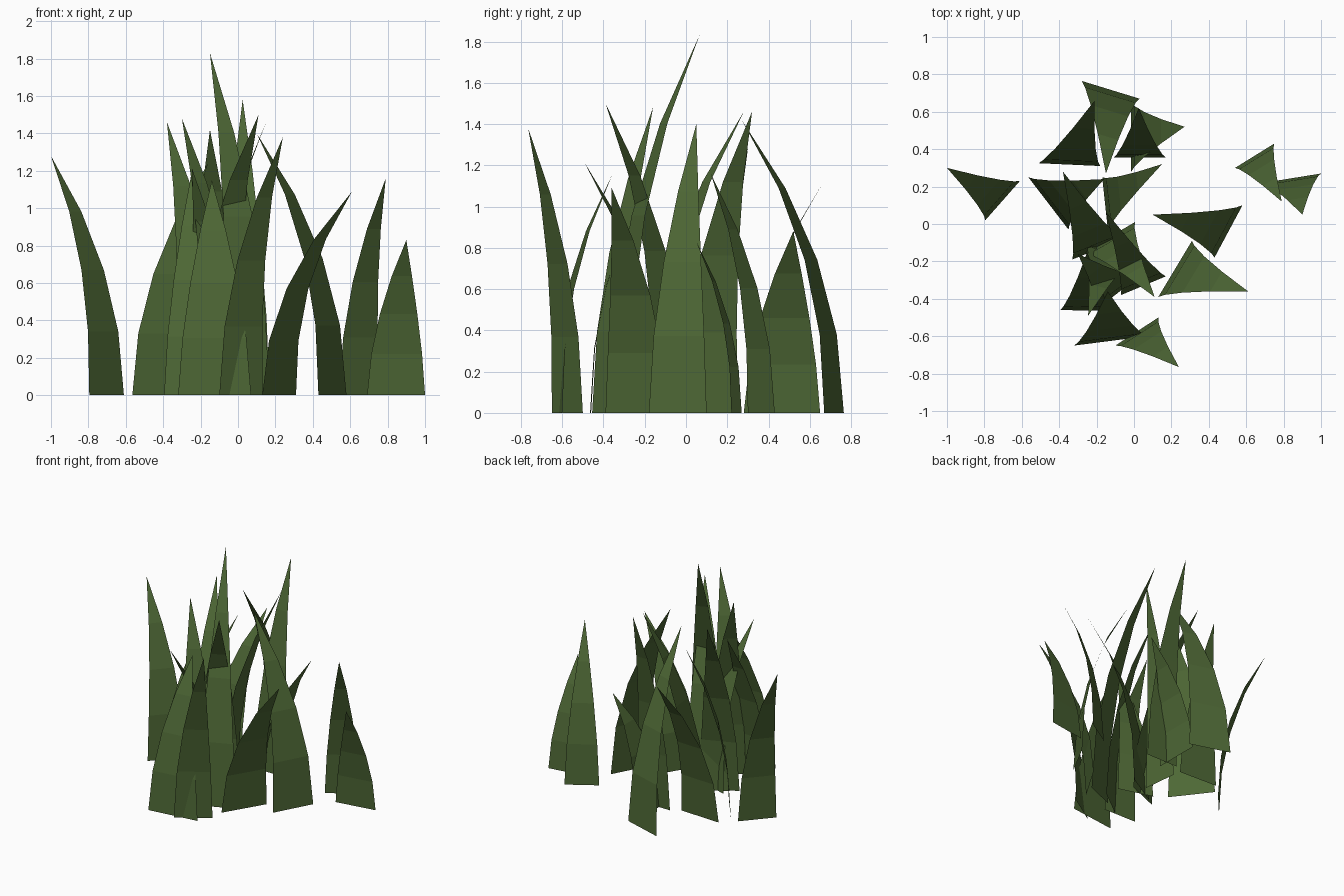
import bpy
import bmesh
from mathutils import Vector

cube = bpy.data.objects.get("Cube")
if cube:
    bpy.data.objects.remove(cube, do_unlink=True)

# Single grass colour
grass = bpy.data.materials.new("grass_green")
grass.use_nodes = True
colour = (0.076, 0.138, 0.036, 1)
grass.diffuse_color = colour
bsdf = grass.node_tree.nodes["Principled BSDF"]
bsdf.inputs["Base Color"].default_value = colour
bsdf.inputs["Roughness"].default_value = 0.9

SEGMENTS = 4


def blade(name, left, right, tip, height):
    """Thin sheet rising from a ground edge, narrowing and bending to a tip."""
    a, b, end = (Vector((*p, 0)) for p in (left, right, tip))
    centre, half = (a + b) / 2, (b - a) / 2
    bm = bmesh.new()
    rows = []
    for i in range(SEGMENTS):
        t = i / SEGMENTS
        mid = centre.lerp(end, t ** 2)
        mid.z = height * t * (1.09 - 0.09 * t)
        side = half * (1 - t ** 1.5)
        rows.append((bm.verts.new(mid - side), bm.verts.new(mid + side)))
    for low, high in zip(rows, rows[1:]):
        bm.faces.new((low[0], low[1], high[1], high[0]))
    bm.faces.new((*rows[-1], bm.verts.new(end + Vector((0, 0, height)))))
    mesh = bpy.data.meshes.new(name)
    bm.to_mesh(mesh)
    bm.free()
    mesh.materials.append(grass)
    bpy.context.collection.objects.link(bpy.data.objects.new(name, mesh))


# Base corner, base corner, tip (seen on the ground), height
blades = [
    ((-.795, .02), (-.61, .23), (-1, .30), 1.28),
    ((-.28, .765), (.03, .67), (-.15, .27), 1.42),
    ((-.51, .325), (-.18, .31), (-.21, .66), 1.11),
    ((-.11, .355), (.17, .355), (.025, .62), 1.58),
    ((-.015, .28), (-.015, .65), (.27, .52), .88),
    ((.54, .30), (.75, .43), (.79, .12), 1.16),
    ((.69, .22), (1, .27), (.90, .05), .83),
    ((.43, -.18), (.58, .10), (.10, .05), 1.40),
    ((.13, -.39), (.31, -.09), (.61, -.36), 1.09),
    ((-.17, .25), (-.14, -.03), (.15, .32), 1.46),
    ((-.565, .25), (-.35, -.03), (-.16, .24), 1.24),
    ((-.33, -.19), (-.06, -.08), (-.38, .28), 1.46),
    ((-.20, -.455), (.03, -.28), (-.30, -.16), 1.48),
    ((-.395, -.46), (-.11, -.465), (-.25, -.15), 1.18),
    ((-.07, -.38), (.17, -.28), (-.15, .065), 1.83),
    ((-.27, -.15), (.005, .01), (.11, -.39), 1.50),
    ((-.26, -.09), (.01, -.17), (-.245, -.49), 1.21),
    ((-.32, -.65), (.07, -.60), (-.14, -.36), 1.15),
    ((-.10, -.65), (.13, -.50), (.24, -.765), 1.38),
]
for number, spec in enumerate(blades, 1):
    blade(f"grass_blade_{number}", *spec)
